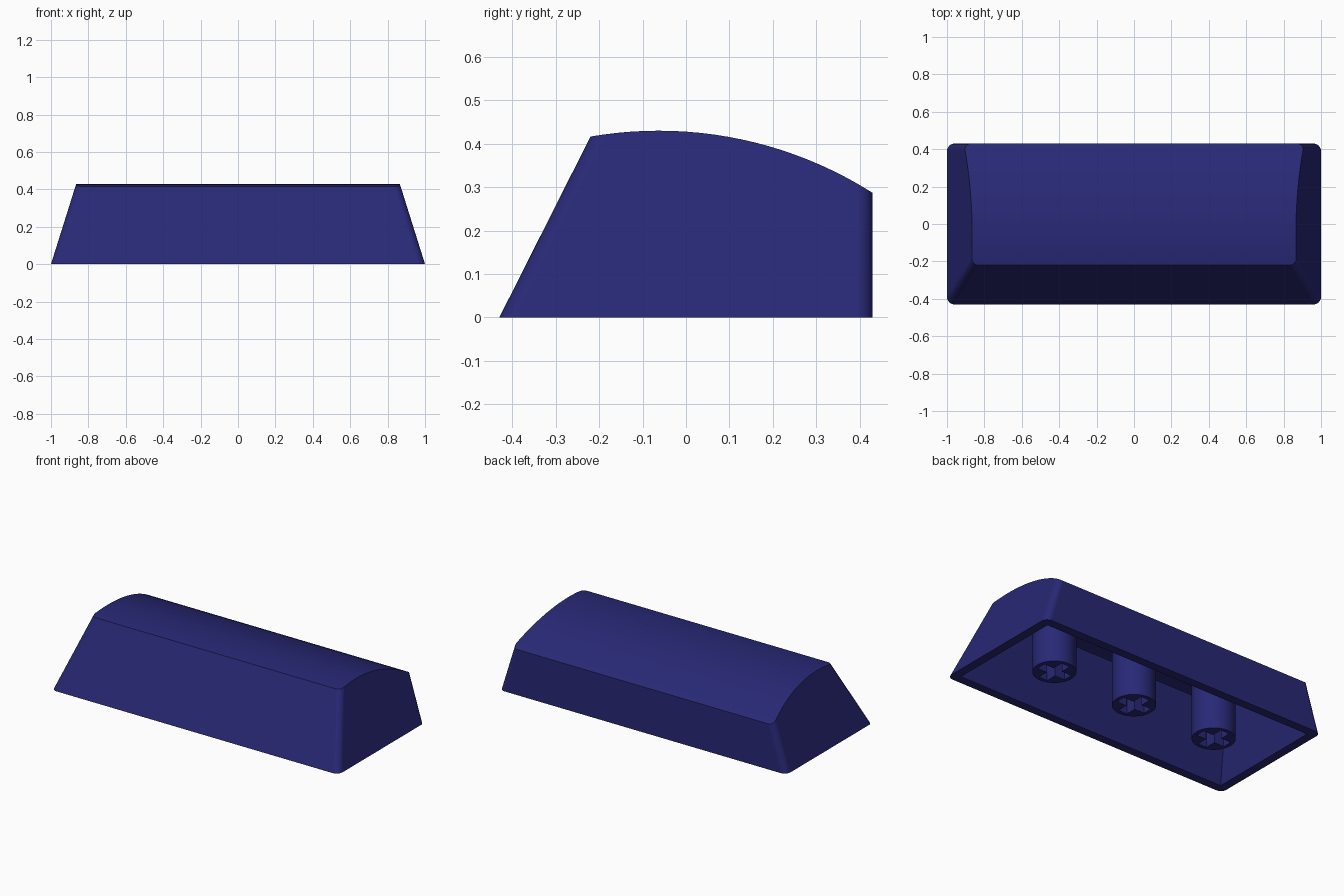
import bpy, bmesh, math

cube = bpy.data.objects.get("Cube")
if cube:
    bpy.data.objects.remove(cube, do_unlink=True)

navy = bpy.data.materials.new("navy plastic")
navy.use_nodes = True
colour = (0.021, 0.021, 0.18, 1)
navy.diffuse_color = colour
navy.node_tree.nodes["Principled BSDF"].inputs["Base Color"].default_value = colour

WALL = 0.055
ARC_Y, ARC_Z, ARC_R = -0.063, -0.49, 0.92   # axis and radius of the curved top


def loft(name, loops):
    """Closed solid through loops of equal point count, bottom to top."""
    bm = bmesh.new()
    rings = [[bm.verts.new(p) for p in loop] for loop in loops]
    bm.faces.new(rings[0])
    bm.faces.new(rings[-1])
    n = len(rings[0])
    for low, high in zip(rings, rings[1:]):
        for i in range(n):
            j = (i + 1) % n
            bm.faces.new((low[i], low[j], high[j], high[i]))
    bmesh.ops.recalc_face_normals(bm, faces=bm.faces)
    mesh = bpy.data.meshes.new(name)
    bm.to_mesh(mesh)
    bm.free()
    mesh.materials.append(navy)
    obj = bpy.data.objects.new(name, mesh)
    bpy.context.collection.objects.link(obj)
    return obj


def plan(z, inset, radius, steps=8):
    """Rounded rectangle of the tapering body at height z."""
    hx = 1 - inset - 0.314 * z
    y0, y1 = -0.43 + inset + 0.504 * z, 0.43 - inset
    if radius == 0:
        return [(hx, y1, z), (-hx, y1, z), (-hx, y0, z), (hx, y0, z)]
    pts = []
    corners = [(hx - radius, y1 - radius), (radius - hx, y1 - radius),
               (radius - hx, y0 + radius), (hx - radius, y0 + radius)]
    for k, (cx, cy) in enumerate(corners):
        for s in range(steps + 1):
            a = math.pi / 2 * (k + s / steps)
            pts.append((cx + radius * math.cos(a), cy + radius * math.sin(a), z))
    return pts


def circle(r, z, n=64):
    return [(r * math.cos(math.tau * i / n), r * math.sin(math.tau * i / n), z)
            for i in range(n)]


def top_cylinder(radius):
    """Long cylinder along x whose upper side is the curved top."""
    return loft("top_cutter", [[(x, ARC_Y + p[0], ARC_Z + p[1])
                                for p in circle(radius, 0, 180)] for x in (-1.5, 1.5)])


def boolean(obj, cutter, operation):
    mod = obj.modifiers.new("cut", 'BOOLEAN')
    mod.object, mod.operation, mod.solver = cutter, operation, 'EXACT'
    bpy.context.view_layer.objects.active = obj
    bpy.ops.object.modifier_apply(modifier=mod.name)
    bpy.data.objects.remove(cutter, do_unlink=True)


def smooth(obj):
    bpy.ops.object.select_all(action='DESELECT')
    obj.select_set(True)
    bpy.context.view_layer.objects.active = obj
    bpy.ops.object.shade_smooth_by_angle(angle=math.radians(30))
    mod = obj.modifiers.new("flat face normals", 'WEIGHTED_NORMAL')
    mod.keep_sharp = True


# Hollow shell: tapered body under a curved top, minus an offset cavity
shell = loft("cap_shell", [plan(0, 0, 0.04), plan(0.5, 0, 0.035)])
boolean(shell, top_cylinder(ARC_R), 'INTERSECT')
cavity = loft("cavity", [plan(-0.05, WALL, 0), plan(0.5, WALL, 0)])
boolean(cavity, top_cylinder(ARC_R - WALL), 'INTERSECT')
boolean(shell, cavity, 'DIFFERENCE')
smooth(shell)

# Mounting stem with a cross-shaped socket
stem = loft("stem_centre", [circle(0.123, 0), circle(0.123, 0.385)])
L, W = 0.098, 0.03
cross = [(L, W), (W, W), (W, L), (-W, L), (-W, W), (-L, W),
         (-L, -W), (-W, -W), (-W, -L), (W, -L), (W, -W), (L, -W)]
socket = loft("socket_cutter", [[(x, y, z) for x, y in cross] for z in (-0.05, 0.3)])
boolean(stem, socket, 'DIFFERENCE')
smooth(stem)

# Matching stems on either side
for name, x in (("stem_left", 0.58), ("stem_right", -0.58)):
    copy = stem.copy()
    copy.name = name
    copy.location.x = x
    bpy.context.collection.objects.link(copy)
